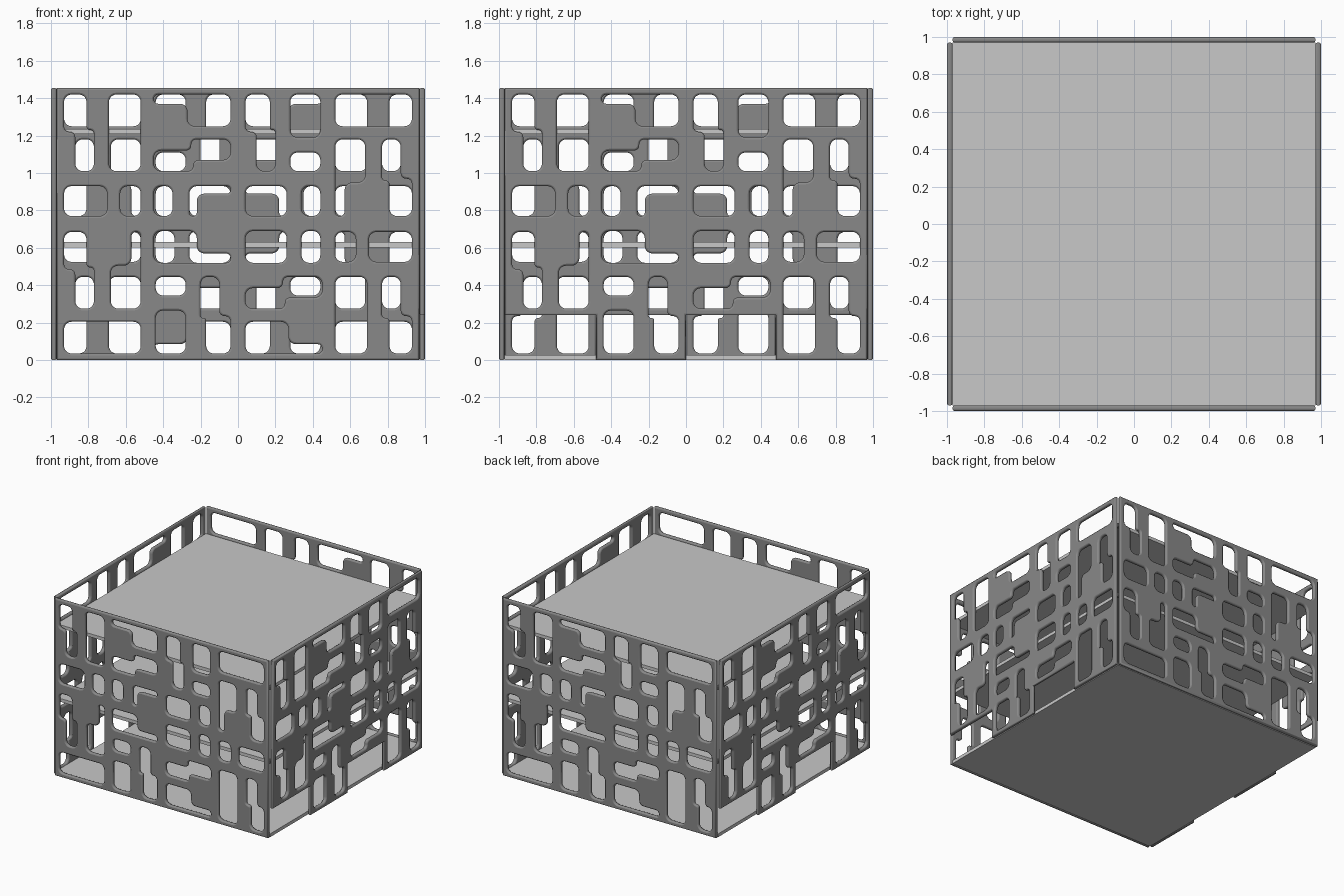
import bpy
import bmesh
import math
from mathutils import Vector

cube = bpy.data.objects.get("Cube")
if cube:
    bpy.data.objects.remove(cube)

HEIGHT, HALF, THICK = 1.455, 0.97, 0.03
BEVEL, RADIUS, DOOR = 0.01, 0.04, 0.24


def material(name, value):
    mat = bpy.data.materials.new(name)
    mat.use_nodes = True
    colour = (value, value, value, 1)
    mat.diffuse_color = colour
    mat.node_tree.nodes["Principled BSDF"].inputs["Base Color"].default_value = colour
    return mat


screen_grey = material("screen grey", 0.25)
floor_grey = material("floor grey", 0.58)

# Right-angled outlines: x and z alternate, each number moves to the next corner.
# These openings repeat, turned half way round, in the lower half of the screen.
PAIRED = [
    (-.93, 1.42, -.81, 1.23, -.77, 1.01, -.87, 1.22),
    (-.69, 1.42, -.52, 1.01),
    (-.45, 1.42, -.04, 1.25, -.27, 1.37),
    (.04, 1.42, .17, 1.23, .2, 1.01, .1, 1.22),
    (.28, 1.42, .44, 1.19),
    (.52, 1.42, .93, 1.25),
    (-.45, 1.12, -.25, 1.18, -.04, 1.07, -.24, 1.01),
    (.28, 1.11, .44, 1.01),
    (.52, 1.18, .68, .95, .57, .77),
    (.77, 1.18, .87, .97, .93, .77, .81, .96),
    (-.93, .93, -.7, .77),
    (-.63, .93, -.52, .77),
]
# Openings around the middle plate
SINGLE = [
    (-.45, .93, -.35, .77),
    (-.26, .93, -.04, .89, -.22, .77),
    (.04, .93, .26, .77),
    (.34, .93, .44, .77),
    (-.45, .69, -.22, .57, -.04, .52),
    (.04, .69, .26, .52),
    (.34, .69, .44, .52),
]
PLAIN_EDGE = (-HALF, HEIGHT, HALF, 0)
DOOR_EDGE = (-HALF, HEIGHT, HALF, 0, .48, DOOR, 0, 0, -.48, DOOR)


def corners(path):
    xs, zs = path[0::2], path[1::2]
    points = []
    for i, z in enumerate(zs):
        points += [Vector((xs[i], z)), Vector((xs[(i + 1) % len(xs)], z))]
    return points


def rounded(points, steps=5):
    """Replace each corner by a quarter arc."""
    result = []
    for i, p in enumerate(points):
        a, b = points[i - 1] - p, points[(i + 1) % len(points)] - p
        r = min(RADIUS, a.length * 0.48, b.length * 0.48)
        a, b = a.normalized() * r, b.normalized() * r
        for k in range(steps + 1):
            t = math.pi / 2 * k / steps
            result.append(p + a * (1 - math.sin(t)) + b * (1 - math.cos(t)))
    return result


def inset(points, amount):
    """Shift a loop to its left, into the solid."""
    result = []
    for i, p in enumerate(points):
        d1 = (p - points[i - 1]).normalized()
        d2 = (points[(i + 1) % len(points)] - p).normalized()
        n1, n2 = Vector((-d1.y, d1.x)), Vector((-d2.y, d2.x))
        result.append(p + (n1 + n2) * amount / (1 + n1.dot(n2)))
    return result


def screen_mesh(name, edge, holes):
    bm = bmesh.new()
    caps = ([], [])
    b, s = BEVEL, BEVEL * 0.3
    profile = [(b, 0), (s, s), (0, b), (0, THICK - b), (s, THICK - s), (b, THICK)]
    loops = [corners(edge)[::-1]] + [rounded(h) for h in holes]
    # Softened rim of the outline and of every opening
    for loop in loops:
        rings = []
        for offset, depth in profile:
            rings.append([bm.verts.new((p.x, depth - HALF - THICK, p.y))
                          for p in inset(loop, offset)])
        count = len(loop)
        for lower, upper in zip(rings, rings[1:]):
            for i in range(count):
                j = (i + 1) % count
                face = bm.faces.new((lower[i], lower[j], upper[j], upper[i]))
                face.smooth = True
        for cap, ring in zip(caps, (rings[0], rings[-1])):
            cap += [bm.edges.get((ring[i - 1], ring[i])) for i in range(count)]
    # Flat outer and inner faces
    for cap, side in zip(caps, (-1, 1)):
        bmesh.ops.triangle_fill(bm, use_beauty=True, edges=cap, normal=(0, side, 0))
    bmesh.ops.recalc_face_normals(bm, faces=bm.faces)
    for e in bm.edges:
        e.smooth = e.calc_face_angle(0) < math.radians(50)
    mesh = bpy.data.meshes.new(name)
    bm.to_mesh(mesh)
    bm.free()
    mesh.materials.append(screen_grey)
    return mesh


# Openings of one full screen
openings = [corners(h) for h in PAIRED + SINGLE]
openings += [[Vector((-p.x, HEIGHT - p.y)) for p in corners(h)] for h in PAIRED]
above_doors = [h for h in openings if max(p.y for p in h) > DOOR]

plain = screen_mesh("plain_screen", PLAIN_EDGE, openings)
doored = screen_mesh("door_screen", DOOR_EDGE, above_doors)

# Four screens around the block
for i, name in enumerate(("front_screen", "left_screen", "back_screen", "right_screen")):
    screen = bpy.data.objects.new(name, doored if i % 2 else plain)
    screen.rotation_euler.z = i * math.pi / 2
    bpy.context.collection.objects.link(screen)

# Three floor slabs
SLAB = 0.027
for name, base in (("ground_floor", 0), ("middle_floor", 0.603), ("upper_floor", 1.208)):
    bpy.ops.mesh.primitive_cube_add(size=1, location=(0, 0, base + SLAB / 2))
    slab = bpy.context.object
    slab.name = name
    slab.scale = (HALF * 2, HALF * 2, SLAB)
    slab.data.materials.append(floor_grey)
